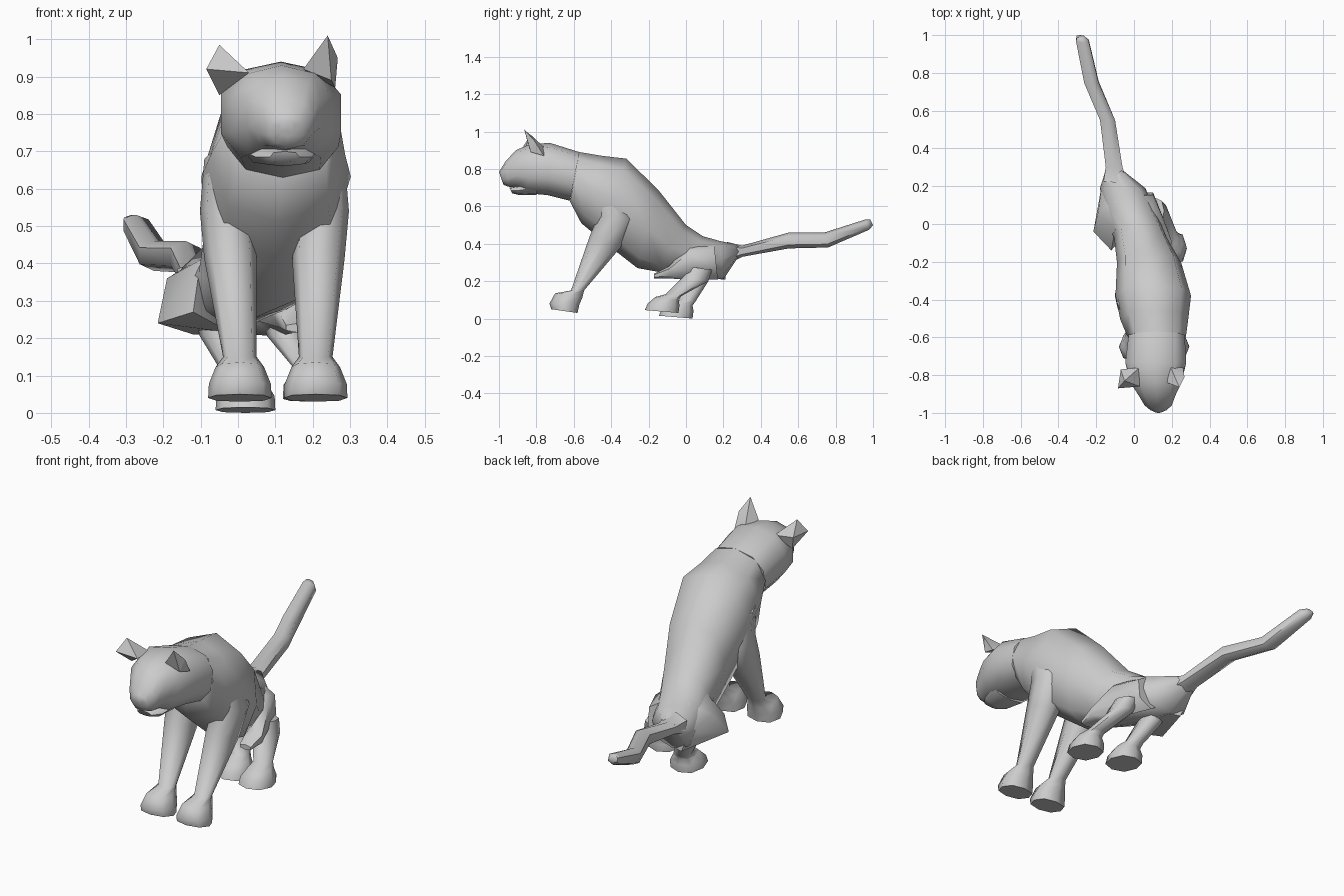
import bpy, bmesh, math
from mathutils import Vector


def finish(name, bm, angle):
    bmesh.ops.recalc_face_normals(bm, faces=bm.faces)
    me = bpy.data.meshes.new(name)
    bm.to_mesh(me)
    bm.free()
    ob = bpy.data.objects.new(name, me)
    bpy.context.collection.objects.link(ob)
    bpy.ops.object.select_all(action='DESELECT')
    ob.select_set(True)
    bpy.context.view_layer.objects.active = ob
    bpy.ops.object.shade_smooth_by_angle(angle=math.radians(angle))
    return ob


def loft(name, rings, sides=8, angle=62, power=0.85):
    """Skin rounded rings: (y1, z1, y2, z2, centre x, half width)."""
    def soft(v):
        return 0 if abs(v) < 1e-6 else math.copysign(abs(v) ** power, v)
    bm = bmesh.new()
    loops = []
    for y1, z1, y2, z2, xc, hw in rings:
        a, b = Vector((xc, y1, z1)), Vector((xc, y2, z2))
        mid, axis = (a + b) / 2, (a - b) / 2
        loops.append([bm.verts.new(mid + axis * soft(math.cos(t)) + Vector((hw * soft(math.sin(t)), 0, 0)))
                      for t in (2 * math.pi * i / sides for i in range(sides))])
    for p, q in zip(loops, loops[1:]):
        for i in range(sides):
            j = (i + 1) % sides
            bm.faces.new((p[i], p[j], q[j], q[i]))
    bm.faces.new(loops[0])
    bm.faces.new(loops[-1])
    return finish(name, bm, angle)


def hull(name, pts, angle=20):
    bm = bmesh.new()
    for p in pts:
        bm.verts.new(p)
    bmesh.ops.convex_hull(bm, input=bm.verts)
    return finish(name, bm, angle)


# Torso, from neck to tail root
loft("torso", [
    (-0.57, 0.89, -0.62, 0.625, 0.12, 0.155),
    (-0.45, 0.87, -0.56, 0.51, 0.107, 0.18),
    (-0.32, 0.855, -0.44, 0.41, 0.102, 0.2),
    (-0.15, 0.69, -0.26, 0.27, 0.08, 0.17),
    (0.0, 0.50, -0.15, 0.25, 0.035, 0.14),
    (0.09, 0.44, 0.02, 0.225, -0.02, 0.14),
    (0.18, 0.415, 0.2, 0.21, -0.06, 0.12),
    (0.29, 0.39, 0.28, 0.33, -0.105, 0.045)])

# Head with a blunt muzzle, and the lower jaw
loft("head", [
    (-0.57, 0.89, -0.62, 0.63, 0.12, 0.155),
    (-0.73, 0.94, -0.74, 0.66, 0.115, 0.168),
    (-0.84, 0.93, -0.85, 0.67, 0.117, 0.138),
    (-0.91, 0.90, -0.9, 0.70, 0.122, 0.102),
    (-0.965, 0.84, -0.95, 0.705, 0.128, 0.075),
    (-0.99, 0.80, -0.975, 0.715, 0.13, 0.045),
    (-1.0, 0.785, -0.985, 0.74, 0.13, 0.02)], 10, 75)
loft("jaw", [
    (-0.80, 0.74, -0.80, 0.66, 0.115, 0.1),
    (-0.9, 0.71, -0.89, 0.66, 0.122, 0.075),
    (-0.945, 0.70, -0.93, 0.67, 0.125, 0.04)])

# Ears
hull("left_ear", [(-0.05, -0.83, 0.985), (-0.085, -0.87, 0.92), (-0.05, -0.79, 0.85), (0.03, -0.86, 0.91),
                  (-0.07, -0.77, 0.92), (0.03, -0.76, 0.91)])
hull("right_ear", [(0.24, -0.865, 1.01), (0.267, -0.81, 0.95), (0.26, -0.76, 0.87), (0.175, -0.84, 0.92),
                   (0.25, -0.83, 0.89), (0.19, -0.75, 0.91)])

# Tail
loft("tail", [
    (0.22, 0.41, 0.24, 0.30, -0.1, 0.07),
    (0.30, 0.39, 0.30, 0.33, -0.105, 0.05),
    (0.55, 0.46, 0.55, 0.375, -0.14, 0.045),
    (0.74, 0.46, 0.76, 0.38, -0.225, 0.043),
    (0.96, 0.53, 0.98, 0.475, -0.273, 0.038),
    (0.985, 0.53, 1.0, 0.50, -0.285, 0.022)], 6)

# Front legs with paws
for name, paw_x, top_x, out in (("left_front_leg", 0.005, -0.02, -1), ("right_front_leg", 0.208, 0.215, 1)):
    loft(name, [
        (-0.72, 0.05, -0.58, 0.03, paw_x, 0.085),
        (-0.73, 0.08, -0.57, 0.075, paw_x, 0.083),
        (-0.70, 0.135, -0.555, 0.11, paw_x, 0.065),
        (-0.615, 0.15, -0.545, 0.15, paw_x, 0.045),
        (-0.515, 0.44, -0.35, 0.38, top_x, 0.07),
        (-0.47, 0.55, -0.28, 0.53, top_x + 0.01 * out, 0.072),
        (-0.47, 0.70, -0.36, 0.66, top_x + 0.01 * out, 0.06)], 8)

# Hind thighs, the hips twisted to one side
hull("left_thigh", [(-0.215, -0.04, 0.24), (-0.19, 0.06, 0.36), (-0.12, -0.14, 0.27), (-0.10, -0.03, 0.41),
                    (-0.10, 0.12, 0.415), (-0.17, 0.21, 0.32), (-0.12, 0.21, 0.21), (-0.06, 0.19, 0.21),
                    (-0.02, -0.02, 0.215), (-0.04, 0.15, 0.41)], 50)
loft("right_thigh", [
    (-0.17, 0.24, -0.17, 0.215, 0.16, 0.035),
    (-0.09, 0.28, -0.09, 0.215, 0.155, 0.05),
    (0.02, 0.40, 0.03, 0.205, 0.10, 0.065),
    (0.15, 0.40, 0.17, 0.21, 0.035, 0.075)], 6)

# Hind lower legs with paws
for name, x, y, z, hx in (("left_hind_leg", 0.02, 0.035, 0.0, -0.05),
                          ("right_hind_leg", 0.2, -0.04, 0.03, 0.13)):
    loft(name, [
        (y - 0.18, z + 0.015, y, z, x, 0.08),
        (y - 0.165, z + 0.05, y + 0.005, z + 0.04, x, 0.078),
        (y - 0.125, z + 0.085, y, z + 0.07, x, 0.058),
        (y - 0.07, z + 0.1, y + 0.015, z + 0.09, x - 0.01, 0.045),
        (-0.03, 0.21, 0.12, 0.2, hx, 0.052),
        (0.0, 0.28, 0.14, 0.26, hx - 0.02, 0.05)], 8)
